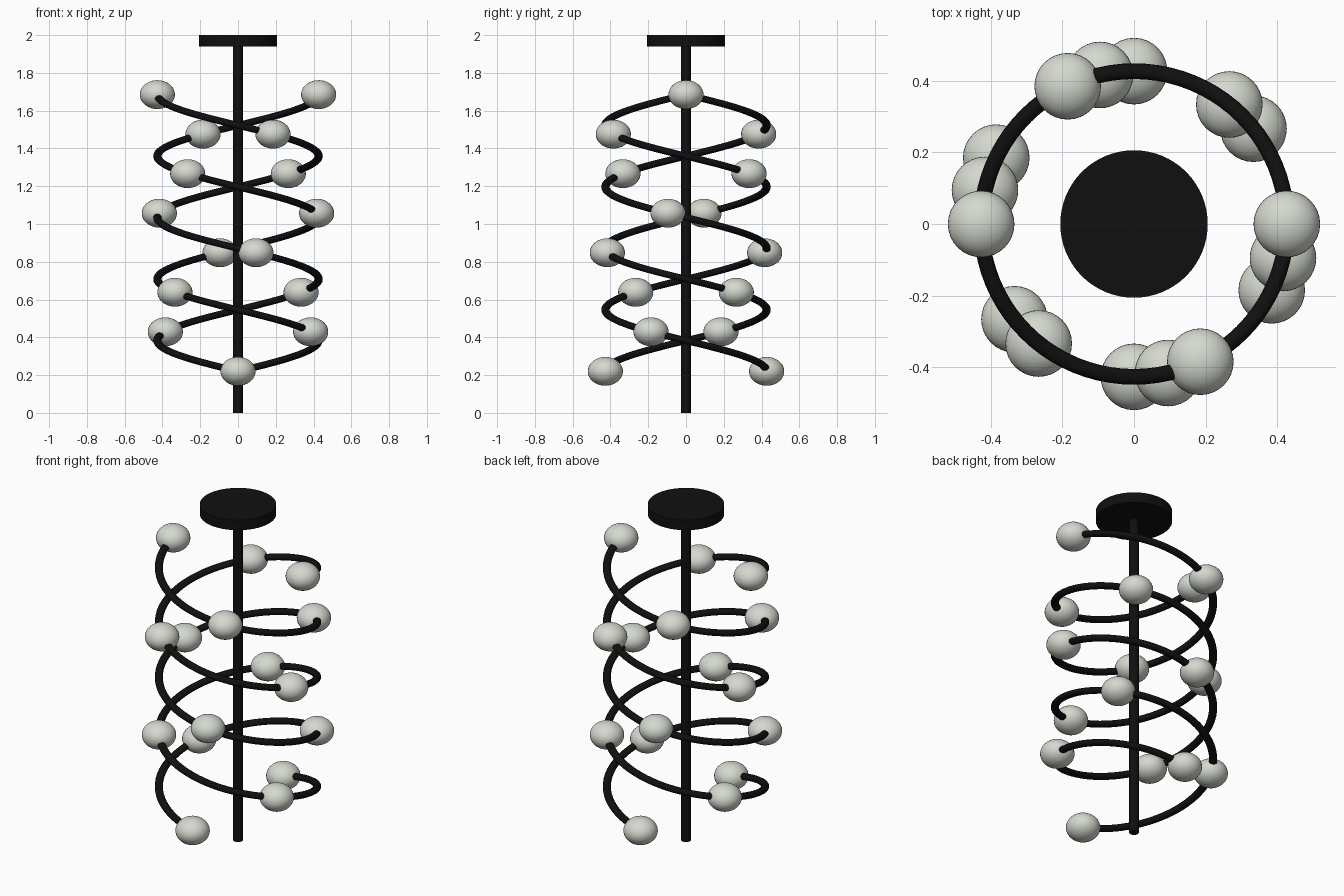
import bpy
from math import pi, sin, cos

cube = bpy.data.objects.get("Cube")
if cube:
    bpy.data.objects.remove(cube, do_unlink=True)


def material(name, colour):
    m = bpy.data.materials.new(name)
    m.use_nodes = True
    m.diffuse_color = colour
    bsdf = next(n for n in m.node_tree.nodes if n.type == 'BSDF_PRINCIPLED')
    bsdf.inputs["Base Color"].default_value = colour
    bsdf.inputs["Roughness"].default_value = 0.5
    return m


black = material("black metal", (0.005, 0.005, 0.005, 1))
glass = material("frosted glass", (0.66, 0.69, 0.62, 1))

RADIUS = 0.427            # helix radius
LOW, HIGH = 0.22, 1.685   # heights of the first and last globe
TURNS = 2.25
GLOBES = 8
SQUASH = 0.82             # vertical flattening of tubes and globes


def helix(t, start):
    a = start - 2 * pi * TURNS * t
    return RADIUS * cos(a), RADIUS * sin(a), LOW + (HIGH - LOW) * t


def finish(name, mat):
    ob = bpy.context.object
    ob.name = name
    ob.data.materials.append(mat)
    bpy.ops.object.shade_smooth_by_angle()
    return ob


def cylinder(name, radius, z0, z1):
    bpy.ops.mesh.primitive_cylinder_add(vertices=64, radius=radius, depth=z1 - z0,
                                        location=(0, 0, (z0 + z1) / 2))
    return finish(name, black)


# Ceiling plate and central rod
cylinder("ceiling_plate", 0.206, 1.94, 2.0)
cylinder("central_rod", 0.026, 0, 1.945)

for strand, start in (("back", pi / 2), ("front", -pi / 2)):
    # Spiral tube, swept round and then flattened vertically
    curve = bpy.data.curves.new(strand + "_spiral_tube", 'CURVE')
    curve.dimensions = '3D'
    curve.bevel_depth = 0.022
    curve.bevel_resolution = 4
    curve.use_fill_caps = True
    steps = 180
    spline = curve.splines.new('POLY')
    spline.points.add(steps)
    for i, p in enumerate(spline.points):
        x, y, z = helix(i / steps, start)
        p.co = (x, y, z / SQUASH, 1)
    spline.use_smooth = True
    curve.materials.append(black)
    tube = bpy.data.objects.new(strand + "_spiral_tube", curve)
    tube.scale.z = SQUASH
    bpy.context.collection.objects.link(tube)

    # Globes spaced evenly along the tube
    for i in range(GLOBES):
        bpy.ops.mesh.primitive_uv_sphere_add(segments=32, ring_count=20, radius=0.093,
                                             location=helix(i / (GLOBES - 1), start))
        globe = finish(f"{strand}_globe_{i + 1}", glass)
        globe.scale.z = SQUASH
